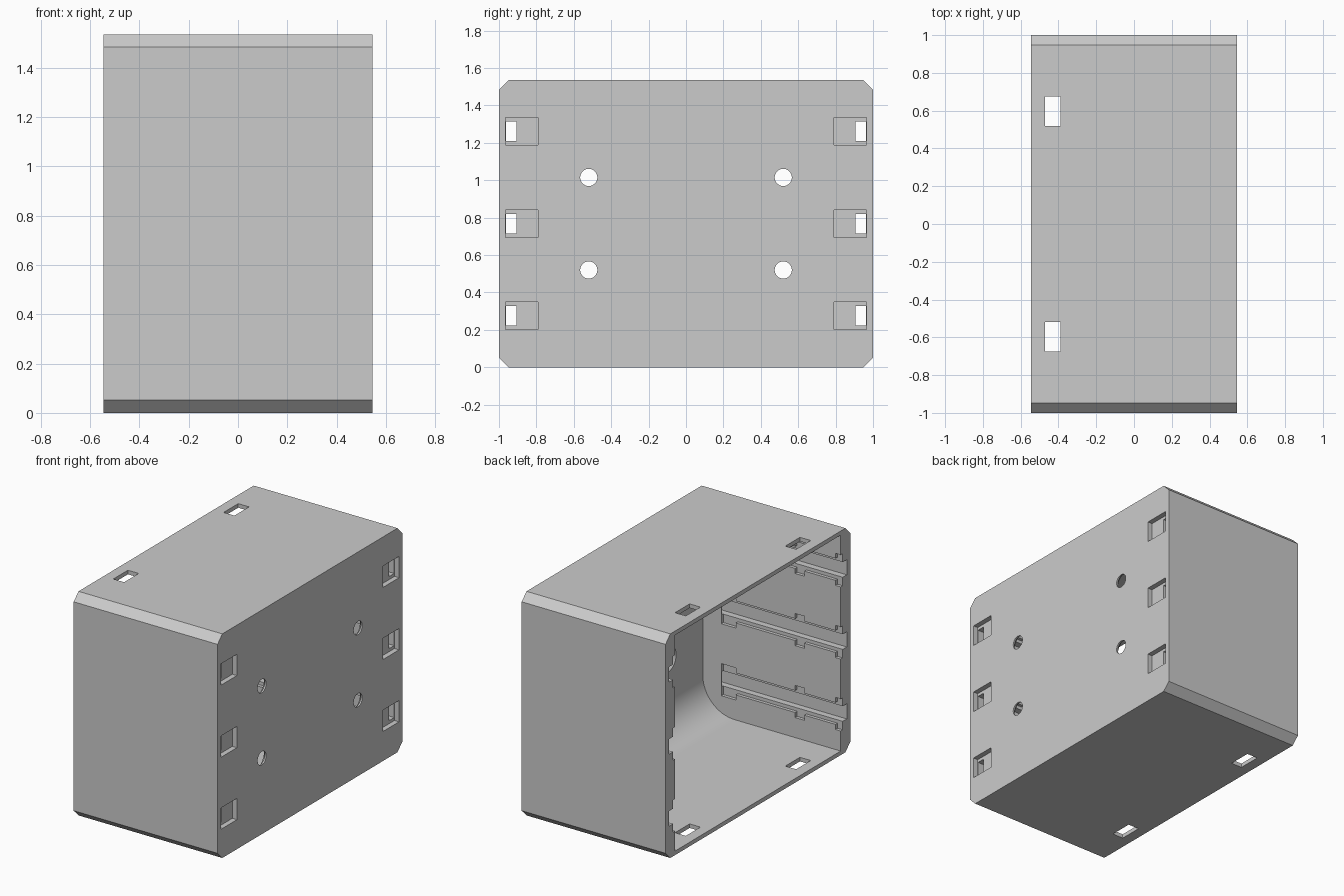
import bpy
import bmesh
import math
from mathutils import Vector

if "Cube" in bpy.data.objects:
    bpy.data.objects.remove(bpy.data.objects["Cube"], do_unlink=True)

# Overall sizes
HX, HY, H = 0.545, 1.0, 1.535
CHAMFER = 0.052
SKIN = 0.028       # top and bottom thickness
PANEL_X = 0.5      # inner face of the side panel
WALL_Y = 0.896     # inner face of the front and back walls
FILLET = 0.24
GROOVE_X = 0.36    # closed end of the strap grooves

grey = bpy.data.materials.new("light_grey")
grey.use_nodes = True
colour = (0.6, 0.6, 0.6, 1)
grey.diffuse_color = colour
grey.node_tree.nodes["Principled BSDF"].inputs["Base Color"].default_value = colour


def add_object(name, bm):
    mesh = bpy.data.meshes.new(name)
    bm.to_mesh(mesh)
    bm.free()
    mesh.materials.append(grey)
    obj = bpy.data.objects.new(name, mesh)
    bpy.context.collection.objects.link(obj)
    return obj


def prism(name, points, depth):
    """Solid from a closed 3D outline pushed along the depth vector."""
    bm = bmesh.new()
    face = bm.faces.new([bm.verts.new(p) for p in points])
    ext = bmesh.ops.extrude_face_region(bm, geom=[face])
    moved = [v for v in ext["geom"] if isinstance(v, bmesh.types.BMVert)]
    bmesh.ops.translate(bm, verts=moved, vec=Vector(depth))
    bmesh.ops.recalc_face_normals(bm, faces=bm.faces)
    return add_object(name, bm)


def block(name, xs, ys, zs):
    (x0, x1), (y0, y1), (z0, z1) = xs, sorted(ys), zs
    return prism(name, [(x0, y0, z0), (x0, y1, z0), (x0, y1, z1), (x0, y0, z1)],
                 (x1 - x0, 0, 0))


def cone(name, x, y, z, r1, r2, length):
    """Round cutter along +x."""
    bm = bmesh.new()
    bmesh.ops.create_cone(bm, cap_ends=True, segments=32, radius1=r1, radius2=r2, depth=length)
    turn = Vector((0, 0, 1)).rotation_difference(Vector((1, 0, 0))).to_matrix()
    bmesh.ops.rotate(bm, verts=bm.verts, matrix=turn)
    bmesh.ops.translate(bm, verts=bm.verts, vec=(x + length / 2, y, z))
    return add_object(name, bm)


# Box shell with chamfered long edges
c = CHAMFER
outline = [(-HY + c, 0), (HY - c, 0), (HY, c), (HY, H - c),
           (HY - c, H), (-HY + c, H), (-HY, H - c), (-HY, c)]
box = prism("box_shell", [(-HX, y, z) for y, z in outline], (2 * HX, 0, 0))


def cut(cutter):
    mod = box.modifiers.new("cut", "BOOLEAN")
    mod.operation = "DIFFERENCE"
    mod.solver = "EXACT"
    mod.object = cutter
    bpy.context.view_layer.objects.active = box
    bpy.ops.object.modifier_apply(modifier=mod.name)
    bpy.data.objects.remove(cutter, do_unlink=True)


# Inner cavity, open on one side, rounded where it meets the panel
profile = [(-HX - 0.1, SKIN)]
for cz, start in ((SKIN + FILLET, -90), (H - SKIN - FILLET, 0)):
    for i in range(17):
        a = math.radians(start + 90 * i / 16)
        profile.append((PANEL_X - FILLET + FILLET * math.cos(a), cz + FILLET * math.sin(a)))
profile.append((-HX - 0.1, H - SKIN))
cut(prism("cavity_cutter", [(x, -WALL_Y, z) for x, z in profile], (0, 2 * WALL_Y, 0)))

# Strap channels in both end walls, with side notches and panel pockets
for s in (-1, 1):
    for z in (0.275, 0.768, 1.262):
        cut(block("groove_cutter", (-HX - 0.05, GROOVE_X), (s * 0.87, s * 0.918),
                  (z - 0.075, z + 0.075)))
        for x0, x1 in ((0.25, GROOVE_X), (-0.27, -0.2), (-HX - 0.05, -0.505)):
            cut(block("notch_cutter", (x0, x1), (s * 0.865, s * 0.918),
                      (z - 0.11, z + 0.11)))
        cut(block("pocket_cutter", (HX - 0.035, HX + 0.05), (s * 0.79, s * 0.965),
                  (z - 0.073, z + 0.073)))
        cut(block("channel_cutter", (-HX - 0.06, HX - 0.02), (s * 0.906, s * 0.962),
                  (z - 0.052, z + 0.052)))

# Four screw holes in the panel, countersunk from inside
for y in (-0.52, 0.52):
    for z in (0.52, 1.015):
        cut(cone("hole_cutter", PANEL_X - 0.05, y, z, 0.046, 0.046, 0.2))
        cut(cone("countersink_cutter", PANEL_X - 0.01, y, z, 0.1, 0.045, 0.045))

# Slots through the top and the bottom near the open side
for y in (-0.597, 0.597):
    for z in (0, H):
        cut(block("slot_cutter", (-0.472, -0.39), (y - 0.079, y + 0.079),
                  (z - 0.06, z + 0.06)))

bpy.ops.object.select_all(action="DESELECT")
box.select_set(True)
bpy.context.view_layer.objects.active = box
bpy.ops.object.shade_smooth_by_angle(angle=math.radians(30))
